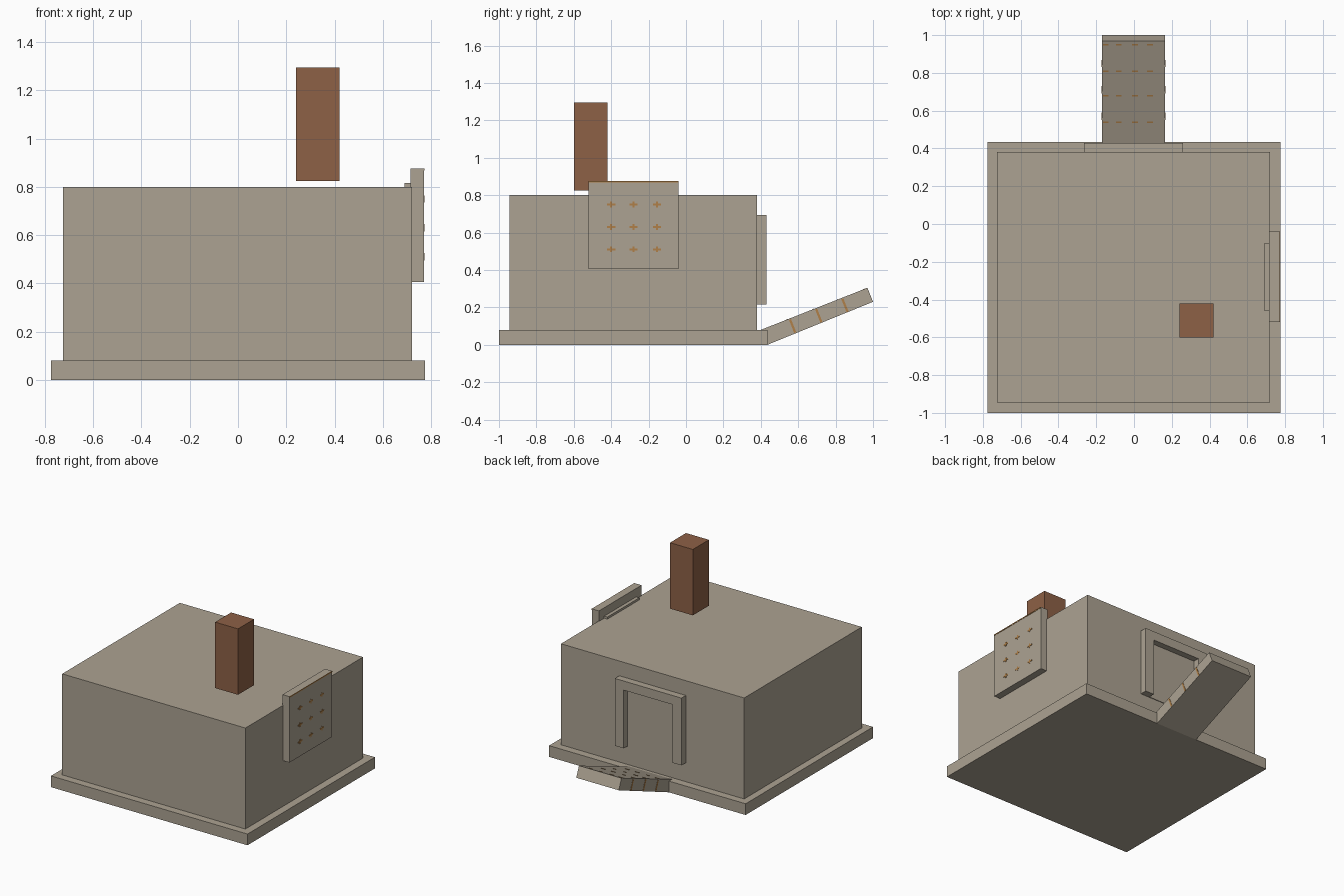
import bpy, math
from mathutils import Matrix, Vector

if "Cube" in bpy.data.objects:
    bpy.data.objects.remove(bpy.data.objects["Cube"])


def material(name, rgb):
    m = bpy.data.materials.new(name)
    m.diffuse_color = (*rgb, 1)
    m.use_nodes = True
    m.node_tree.nodes["Principled BSDF"].inputs["Base Color"].default_value = m.diffuse_color
    return m


STONE = material("taupe stone", (0.413, 0.362, 0.287))
BRICK = material("brown brick", (0.270, 0.119, 0.061))
OCHRE = material("ochre wood", (0.434, 0.216, 0.065))


def prism(name, pts, x0, x1, mat):
    """Extrude a (y, z) profile along x."""
    n = len(pts)
    verts = [(x0, y, z) for y, z in pts] + [(x1, y, z) for y, z in pts]
    faces = [tuple(range(n))[::-1], tuple(range(n, 2 * n))]
    faces += [(i, (i + 1) % n, n + (i + 1) % n, n + i) for i in range(n)]
    me = bpy.data.meshes.new(name)
    me.from_pydata(verts, [], faces)
    me.materials.append(mat)
    ob = bpy.data.objects.new(name, me)
    bpy.context.collection.objects.link(ob)
    return ob


def box(name, x, y, z, mat=STONE):
    return prism(name, [(y[0], z[0]), (y[1], z[0]), (y[1], z[1]), (y[0], z[1])], x[0], x[1], mat)


# Main block, plinth and floating chimney
box("plinth", (-0.775, 0.775), (-1.0, 0.435), (0, 0.08))
box("house_body", (-0.725, 0.72), (-0.945, 0.38), (0.08, 0.80))
box("chimney", (0.24, 0.42), (-0.60, -0.42), (0.825, 1.295), BRICK)

# Back doorway: two jambs, a lintel and a shallow door leaf
for side, x in (("left", (-0.265, -0.195)), ("right", (0.19, 0.26))):
    box("door_jamb_" + side, x, (0.37, 0.43), (0.215, 0.695))
box("door_lintel", (-0.195, 0.19), (0.37, 0.43), (0.63, 0.695))
box("door_leaf", (-0.195, 0.19), (0.37, 0.385), (0.215, 0.63))

# Side shutter with its inner pane
box("shutter", (0.715, 0.77), (-0.52, -0.04), (0.405, 0.875))
box("shutter_pane", (0.69, 0.716), (-0.46, -0.10), (0.46, 0.815))

# Sloping ramp at the back
prism("ramp", [(0.40, 0.08), (0.435, 0.0), (1.0, 0.23), (0.97, 0.305)], -0.17, 0.165, STONE)

# Small ochre pegs on the shutter
for y in (-0.40, -0.28, -0.155):
    for z in (0.75, 0.63, 0.51):
        box("shutter_peg_bar", (0.769, 0.772), (y - 0.022, y + 0.022), (z - 0.005, z + 0.005), OCHRE)
        box("shutter_peg_post", (0.769, 0.772), (y - 0.005, y + 0.005), (z - 0.015, z + 0.015), OCHRE)
box("shutter_top_trim", (0.769, 0.772), (-0.52, -0.04), (0.867, 0.875), OCHRE)

# Ochre marks on the ramp: dashes on top, thin bands on both sides
slope = math.atan2(0.225, 0.57)
along = Vector((0, math.cos(slope), math.sin(slope)))
for y in (0.54, 0.68, 0.81, 0.95):
    for x in (-0.15, -0.08, 0.005, 0.085):
        ob = box("ramp_dash", (-0.015, 0.015), (-0.004, 0.004), (-0.002, 0.002), OCHRE)
        z = 0.08 + (y - 0.40) * math.tan(slope)
        ob.matrix_world = Matrix.Translation((x, y, z)) @ Matrix.Rotation(slope, 4, 'X')
for y in (0.57, 0.71, 0.85):
    for x in (-0.17, 0.165):
        ob = box("ramp_band", (-0.002, 0.002), (-0.006, 0.006), (-0.038, 0.038), OCHRE)
        z = 0.04 + (y - 0.4175) * math.tan(slope)
        ob.matrix_world = Matrix.Translation((x, y, z)) @ Matrix.Rotation(slope, 4, 'X')
